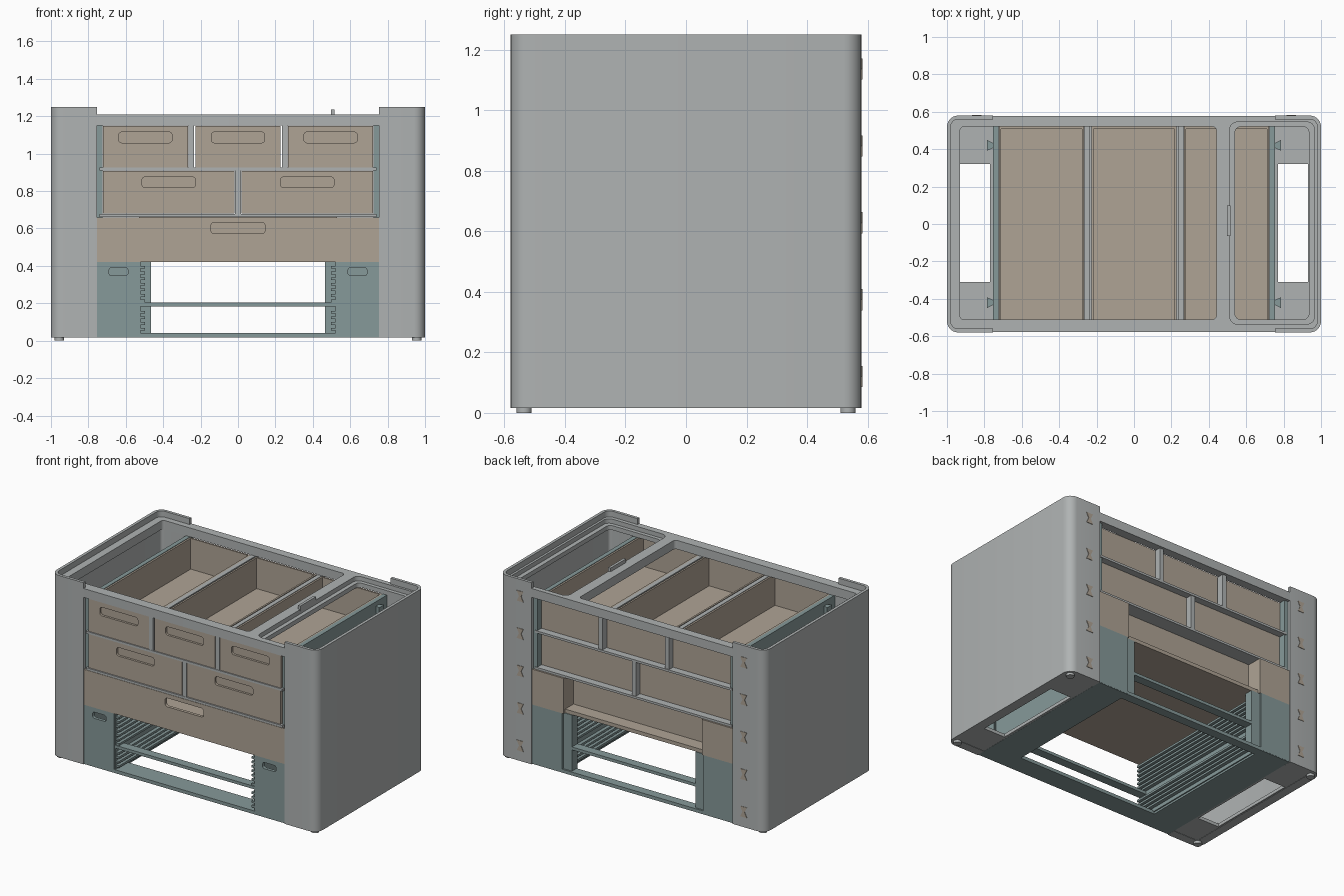
import bpy, bmesh
from math import cos, sin, pi
from mathutils import Matrix

cube = bpy.data.objects.get("Cube")
if cube:
    bpy.data.objects.remove(cube, do_unlink=True)


def material(name, rgb):
    m = bpy.data.materials.new(name)
    m.use_nodes = True
    m.diffuse_color = (*rgb, 1)
    m.node_tree.nodes["Principled BSDF"].inputs["Base Color"].default_value = (*rgb, 1)
    return m


GRAY = material("light_gray", (0.43, 0.45, 0.45))
TAN = material("warm_tan", (0.43, 0.37, 0.30))
TEAL = material("muted_teal", (0.24, 0.32, 0.32))
parts = []


def rect(x0, x1, y0, y1, r=0.0):
    """Outline of a rectangle with optional rounded corners."""
    if not r:
        return [(x0, y0), (x1, y0), (x1, y1), (x0, y1)]
    pts = []
    corners = [(x1 - r, y1 - r), (x0 + r, y1 - r), (x0 + r, y0 + r), (x1 - r, y0 + r)]
    for k, (cx, cy) in enumerate(corners):
        for i in range(7):
            a = (k + i / 6) * pi / 2
            pts.append((cx + r * cos(a), cy + r * sin(a)))
    return pts


def slab(name, loops, lo, hi, mat, upright=False):
    """Extrude an outline with holes along z, or along y when upright."""
    cu = bpy.data.curves.new(name, "CURVE")
    cu.dimensions, cu.fill_mode, cu.extrude = "2D", "BOTH", (hi - lo) / 2
    for loop in loops:
        s = cu.splines.new("POLY")
        s.points.add(len(loop) - 1)
        for p, (x, y) in zip(s.points, loop):
            p.co = (x, y, 0, 1)
        s.use_cyclic_u = True
    tmp = bpy.data.objects.new(name + "_outline", cu)
    mesh = bpy.data.meshes.new_from_object(tmp)
    bpy.data.objects.remove(tmp)
    bpy.data.curves.remove(cu)
    mid = (lo + hi) / 2
    if upright:
        mesh.transform(Matrix.Translation((0, mid, 0)) @ Matrix.Rotation(pi / 2, 4, "X"))
    else:
        mesh.transform(Matrix.Translation((0, 0, mid)))
    bm = bmesh.new()
    bm.from_mesh(mesh)
    bmesh.ops.remove_doubles(bm, verts=bm.verts, dist=1e-5)
    bmesh.ops.recalc_face_normals(bm, faces=bm.faces)
    bm.to_mesh(mesh)
    bm.free()
    mesh.materials.clear()
    mesh.materials.append(mat)
    ob = bpy.data.objects.new(name, mesh)
    bpy.context.collection.objects.link(ob)
    parts.append(ob)
    return ob


def box(name, x0, x1, y0, y1, z0, z1, mat):
    return slab(name, [rect(x0, x1, y0, y1)], z0, z1, mat)


def flip(s, pts):
    return [(s * x, y) for x, y in pts]


def c_profile(t):
    """C-shaped plan of an end shell with wall thickness t."""
    outer = rect(0.5, 1, -0.58, 0.58, 0.06)
    inner = rect(0.5, 1 - t, t - 0.58, 0.58 - t, max(0.06 - t, 0.02))
    up, low = outer[:7], outer[21:]
    iup, ilow = inner[:7], inner[21:]
    return ([(0.755, -0.58)] + low + up + [(0.755, 0.58), (0.755, 0.58 - t)]
            + iup[::-1] + ilow[::-1] + [(0.755, t - 0.58)])


# End shells, floors, feet and connector keys
for s, side in ((1, "left"), (-1, "right")):
    slab(side + "_shell", [flip(s, c_profile(0.06))], 0.016, 1.15, GRAY)
    slab(side + "_rim", [flip(s, c_profile(0.02))], 1.15, 1.25, GRAY)
    slab(side + "_shell_floor", [flip(s, rect(0.755, 0.97, -0.55, 0.55)),
                                 flip(s, rect(0.77, 0.93, -0.31, 0.32))], 0.018, 0.04, GRAY)
    for y in (-0.535, 0.535):
        foot = [(s * 0.955 + 0.025 * cos(i * pi / 10), y + 0.025 * sin(i * pi / 10)) for i in range(20)]
        slab(side + "_foot", [foot], 0, 0.02, GRAY)
    for y in (-0.42, 0.42):
        key = [(0.75, y - 0.012), (0.785, y - 0.028), (0.785, y + 0.028), (0.75, y + 0.012)]
        slab(side + "_dovetail_rail", [flip(s, key)], 0.04, 1.12, TEAL)
    for k in range(5):
        z = 0.12 + k * 0.254
        key = [(0.815, z - 0.035), (0.865, z - 0.035), (0.848, z),
               (0.865, z + 0.035), (0.815, z + 0.035), (0.832, z)]
        slab(side + "_back_key", [flip(s, key)], 0.577, 0.583, TAN, True)

# Top frame with main opening and stepped side tray opening
outline = rect(-0.985, 0.985, -0.578, 0.578, 0.045)
main = rect(-0.93, 0.44, -0.51, 0.52, 0.02)
slab("top_frame_lower", [outline, main, rect(0.54, 0.935, -0.51, 0.52, 0.03)], 1.15, 1.18, GRAY)
slab("top_frame_upper", [outline, main, rect(0.512, 0.965, -0.535, 0.545, 0.04)], 1.18, 1.21, GRAY)
box("latch_tab", 0.497, 0.515, -0.065, 0.1, 1.2, 1.235, GRAY)

# Inner side plates, shelves and dividers
for s, side in ((1, "left"), (-1, "right")):
    slab(side + "_inner_plate", [flip(s, rect(0.725, 0.755, -0.56, 0.56))], 0.03, 1.15, TEAL)
for z in (0.91, 0.662):
    box("shelf", -0.74, 0.74, -0.577, 0.565, z, z + 0.015, GRAY)
for x, z0, z1 in ((-0.25, 0.92, 1.15), (0.25, 0.92, 1.15), (0, 0.675, 0.915)):
    box("divider", x - 0.015, x + 0.015, -0.575, 0.56, z0, z1, GRAY)


def drawer(x0, x1, z0, z1):
    """Open-topped drawer with a slot handle."""
    c, w, t = (x0 + x1) / 2, 0.143, 0.012
    slot = rect(c - w, c + w, z1 - 0.09, z1 - 0.032, 0.018)
    slab("drawer_front", [rect(x0, x1, z0, z1), slot], -0.573, -0.558, TAN, True)
    slab("drawer_walls", [rect(x0, x1, -0.558, 0.52),
                          rect(x0 + t, x1 - t, -0.557, 0.52 - t)], z0, z1, TAN)
    box("drawer_floor", x0 + 0.005, x1 - 0.005, -0.56, 0.515, z0, z0 + t, TAN)


for c in (-0.495, 0, 0.495):
    drawer(c - 0.228, c + 0.228, 0.927, 1.148)
for c in (-0.37, 0.37):
    drawer(c - 0.352, c + 0.352, 0.68, 0.908)

# Wide drawer with its recessed back
slab("wide_front", [rect(-0.755, 0.755, 0.42, 0.66),
                    rect(-0.145, 0.145, 0.573, 0.632, 0.018)], -0.576, -0.555, TAN, True)
box("wide_floor", -0.725, 0.725, -0.56, 0.555, 0.42, 0.445, TAN)
box("wide_back", -0.53, 0.53, 0.45, 0.465, 0.44, 0.662, TAN)

# Lower cabinets: panels, comb walls, ribs and posts on both sides
for s, side in ((1, "left"), (-1, "right")):
    slab(side + "_wide_back_panel", [flip(s, rect(0.52, 0.755, 0.42, 0.66))], 0.555, 0.573, TAN, True)
    slab(side + "_wide_back_cheek", [flip(s, rect(0.52, 0.54, 0.45, 0.56))], 0.44, 0.66, TAN)
    slab(side + "_lower_front", [flip(s, rect(0.53, 0.755, 0.02, 0.42)),
                                 flip(s, rect(0.588, 0.69, 0.348, 0.39, 0.015))],
         -0.576, -0.555, TEAL, True)
    slab(side + "_lower_back", [flip(s, rect(0.53, 0.755, 0.02, 0.42))], 0.555, 0.573, TEAL, True)
    slab(side + "_comb_wall", [flip(s, rect(0.522, 0.54, -0.57, 0.56))], 0.03, 0.42, TEAL)
    slab(side + "_back_post", [flip(s, rect(0.465, 0.525, 0.5, 0.56))], 0.03, 0.42, TEAL)
    for k in range(12):
        z = 0.055 + k * 0.03
        if k != 4:
            slab(side + "_comb_rib", [flip(s, rect(0.498, 0.525, -0.565, 0.52))], z, z + 0.014, TEAL)

# Cross bars and base plate
for y in (-0.57, 0.5):
    box("cross_bar", -0.53, 0.53, y, y + 0.06, 0.184, 0.204, TEAL)
slab("base_plate", [rect(-0.755, 0.755, -0.575, 0.572), rect(-0.53, 0.53, -0.44, 0.51)],
     0.017, 0.04, TEAL)

# Smooth the rounded corners, keep edges sharp
bpy.ops.object.select_all(action="DESELECT")
for ob in parts:
    ob.select_set(True)
bpy.context.view_layer.objects.active = parts[0]
bpy.ops.object.shade_smooth_by_angle()
